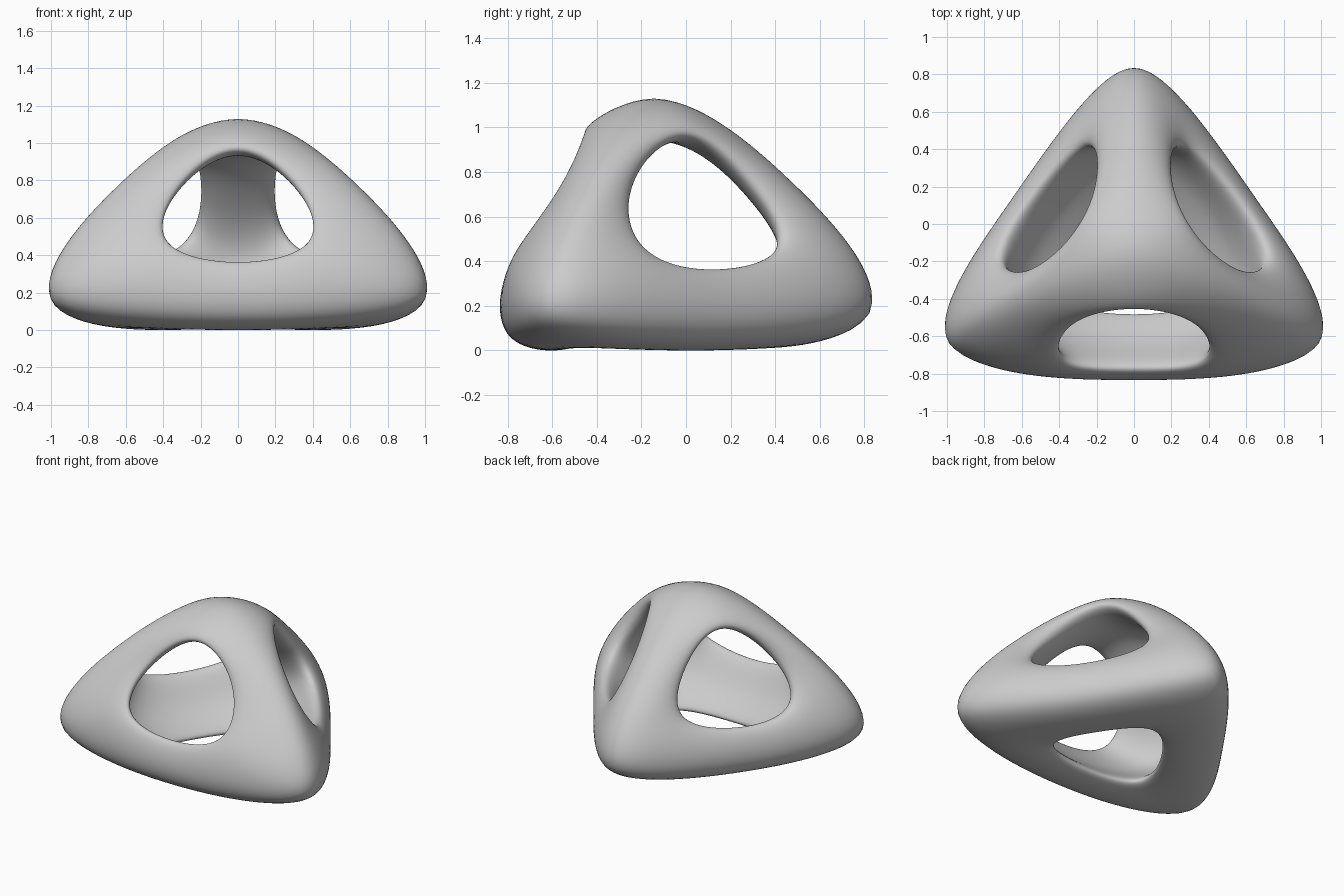
import bpy, bmesh
from math import sin, cos, radians
from mathutils import Vector

cube = bpy.data.objects.get("Cube")
if cube:
    bpy.data.objects.remove(cube)

AXIS_Y, LEAN, SQUASH_Y = -0.18, 0.045, 0.905   # leaning three-fold axis, depth squash
bm = bmesh.new()


def point(radius, angle, z):
    a = radians(angle)
    y = AXIS_Y + LEAN * z + SQUASH_Y * radius * sin(a)
    return bm.verts.new((radius * cos(a), y, z))


def around(radius, z, offsets=(0, 0, 0), grow=(0, 0, 0)):
    """Three points, one per corner direction, each turned and pushed out a little."""
    return [point(radius + g, 90 + 120 * i + d, z)
            for i, (d, g) in enumerate(zip(offsets, grow))]


# Rims of the four openings
FACES = (60, 60, 60)
top_lip = around(0.335, 0.975, FACES)
bar_lip = {s: around(0.548, 0.76, [s * 21] * 3) for s in (1, -1)}
corner_lip = {s: around(0.745, 0.468, (s * 23, s * 28, s * 28)) for s in (1, -1)}
base_lip = around(0.67, 0.362, FACES)
floor_lip = around(0.331, 0.025, FACES)
floor_corner = around(0.45, 0.03)

# Outer and inner ridges: apex, slanted bars, base corners, base bars
outer = (point(0, 0, 1.133),
         around(0.7, 0.76, (0, -4, 4), (0, 0.015, 0.015)),
         around(1.097, 0.17, (0, -3.2, 3.2), (0.018, 0, 0)),
         around(0.665, 0.07, FACES, (0.035, 0, 0.035)))
inner = (point(0, 0, 0.945), around(0.485, 0.69),
         around(0.66, 0.28), around(0.48, 0.19, FACES))

# Skin each shell between its ridges and the rims
for apex, bar, corner, base in (outer, inner):
    for f in range(3):
        for c, s in ((f, 1), ((f + 1) % 3, -1)):
            bm.faces.new((apex, bar[c], bar_lip[s][c], top_lip[f]))
            bm.faces.new((bar[c], corner[c], corner_lip[s][c], bar_lip[s][c]))
            bm.faces.new((corner[c], base[f], base_lip[f], corner_lip[s][c]))
            bm.faces.new((corner[c], base[f], floor_lip[f], floor_corner[c]))
bmesh.ops.recalc_face_normals(bm, faces=bm.faces)


def limit(v):
    """Where a cage vertex lands on the fully subdivided surface."""
    n = len(v.link_edges)
    near = [e.other_vert(v) for e in v.link_edges]
    total = v.co * n * n
    for w in near:
        total = total + 4 * w.co
    for f in v.link_faces:
        for w in f.verts:
            if w != v and w not in near:
                total = total + w.co
    return total / (n * (n + 5))


# Inflate the cage until the smooth surface passes through the points
goal = {v: v.co.copy() for v in bm.verts}
for step in range(40):
    moves = {v: goal[v] - limit(v) for v in bm.verts}
    for v, d in moves.items():
        v.co += d

mesh = bpy.data.meshes.new("hollow_frame")
bm.to_mesh(mesh)
bm.free()
mesh.shade_smooth()
frame = bpy.data.objects.new("hollow_frame", mesh)
bpy.context.collection.objects.link(frame)
sub = frame.modifiers.new("Subdivision", 'SUBSURF')
sub.levels = sub.render_levels = 4

# Rest the frame on the ground, centred front to back
bpy.context.view_layer.update()
smooth = frame.evaluated_get(bpy.context.evaluated_depsgraph_get())
body = smooth.to_mesh()
depth = [v.co.y for v in body.vertices]
floor = min(v.co.z for v in body.vertices)
shift = Vector((0, -(min(depth) + max(depth)) / 2, -floor))
smooth.to_mesh_clear()
for v in mesh.vertices:
    v.co += shift
mesh.update()

# Plain grey finish
grey = bpy.data.materials.new("light_grey")
grey.use_nodes = True
colour = (0.6, 0.6, 0.6, 1)
grey.diffuse_color = colour
grey.node_tree.nodes["Principled BSDF"].inputs["Base Color"].default_value = colour
mesh.materials.append(grey)
